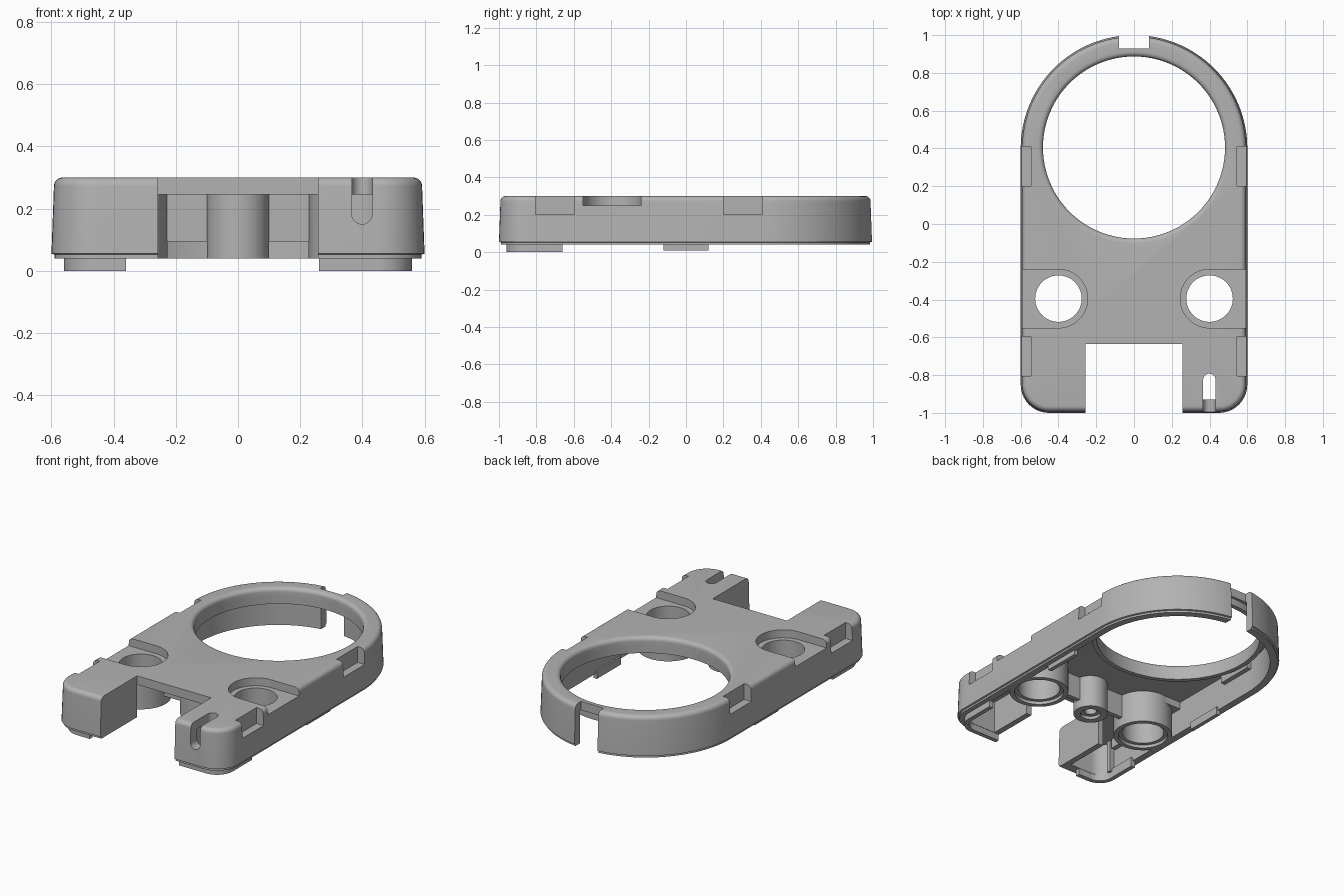
import bpy, bmesh, math
from mathutils import Vector

if "Cube" in bpy.data.objects:
    bpy.data.objects.remove(bpy.data.objects["Cube"])

CY = 0.405                       # centre of the large ring
GREY = bpy.data.materials.new("plain grey")
GREY.diffuse_color = (0.45, 0.45, 0.45, 1)
GREY.use_nodes = True
GREY.node_tree.nodes["Principled BSDF"].inputs["Base Color"].default_value = GREY.diffuse_color
cutters = []


def arc(cx, cy, r, a0, a1, n):
    return [(cx + r * math.cos(math.radians(a0 + (a1 - a0) * i / n)),
             cy + r * math.sin(math.radians(a0 + (a1 - a0) * i / n))) for i in range(n + 1)]


def outline(o, front=0.0):
    """Plan of the body, moved inwards by o."""
    r, w, y = 0.15 - o, 0.45, -0.85 + front
    return (arc(0, 0.4, 0.6 - o, 0, 180, 64)
            + arc(-w, y, r, 180, 270, 10) + arc(w, y, r, 270, 360, 10))


def loft(name, layers, closed=False):
    """Skin a stack of (points, z); closed joins last layer to first."""
    bm = bmesh.new()
    rings = [[bm.verts.new((x, y, z)) for x, y in pts] for pts, z in layers]
    n = len(rings[0])
    pairs = list(zip(rings, rings[1:]))
    if closed:
        pairs.append((rings[-1], rings[0]))
    for a, b in pairs:
        for i in range(n):
            j = (i + 1) % n
            bm.faces.new((a[i], a[j], b[j], b[i]))
    if not closed:
        bm.faces.new(rings[0][::-1])
        bm.faces.new(rings[-1])
    bmesh.ops.recalc_face_normals(bm, faces=bm.faces)
    me = bpy.data.meshes.new(name)
    bm.to_mesh(me)
    bm.free()
    me.materials.append(GREY)
    ob = bpy.data.objects.new(name, me)
    bpy.context.collection.objects.link(ob)
    return ob


def circle(cx, cy, r, n=64):
    return arc(cx, cy, r, 0, 360 - 360 / n, n - 1)


def box(name, x0, x1, y0, y1, z0, z1):
    p = [(x0, y0), (x1, y0), (x1, y1), (x0, y1)]
    return loft(name, [(p, z0), (p, z1)])


def prism(name, pts, z0, z1):
    return loft(name, [(pts, z0), (pts, z1)])


def cutter(ob):
    ob.hide_render = True
    cutters.append(ob)
    return ob


def boolean(ob, tools, op='DIFFERENCE'):
    for t in tools:
        m = ob.modifiers.new("cut", 'BOOLEAN')
        m.operation, m.object, m.solver = op, t, 'EXACT'
    bpy.context.view_layer.update()
    ev = ob.evaluated_get(bpy.context.evaluated_depsgraph_get())
    me = bpy.data.meshes.new_from_object(ev)
    ob.modifiers.clear()
    ob.data = me


# shell with rounded top edge and hollow underside
layers = [(outline(0.01), 0.04), (outline(0.01), 0.052), (outline(0), 0.055)]
for i in range(7):
    a = math.radians(15 * i)
    layers.append((outline(0.008 + 0.028 * (1 - math.cos(a))), 0.272 + 0.028 * math.sin(a)))
body = loft("body_shell", layers)
cavity = cutter(prism("cavity_cutter", outline(0.055, 0.015), -0.1, 0.245))

# large ring opening with rounded rim
rim = [(circle(0, CY, 0.482, 96), -0.1), (circle(0, CY, 0.482, 96), 0.275)]
for i in range(1, 6):
    a = math.radians(18 * i)
    rim.append((circle(0, CY, 0.482 + 0.025 * (1 - math.cos(a)), 96), 0.275 + 0.025 * math.sin(a)))
rim.append((circle(0, CY, 0.507, 96), 0.4))
ring = cutter(loft("ring_cutter", rim))

# front and back gaps
front_gap = cutter(box("front_gap_cutter", -0.258, 0.258, -1.2, -0.635, -0.1, 0.5))
back_gap = cutter(box("back_gap_cutter", -0.08, 0.08, 0.93, 1.2, -0.1, 0.5))

# cable slot: open above, round bottom in the front wall
slot_top = cutter(prism("slot_cutter", [(0.366, -0.925), (0.432, -0.925)]
                        + arc(0.399, -0.825, 0.033, 0, 180, 12), 0.1, 0.5))
slot_front = cutter(prism("slot_front_cutter", [(0.366, 0.5), (0.366, 0.183)]
                          + arc(0.399, 0.183, 0.033, 180, 360, 12)[1:] + [(0.432, 0.5)], 0, 0.3))
for v in slot_front.data.vertices:
    x, y, z = v.co
    v.co = Vector((x, -1.1 + z * 0.65, y))
bm = bmesh.new()
bm.from_mesh(slot_front.data)
bmesh.ops.recalc_face_normals(bm, faces=bm.faces)
bm.to_mesh(slot_front.data)
bm.free()

side_cuts, boss_cuts = [], []
for s in (-1, 1):
    # clip notches on the sides
    for y in (-0.7, 0.305):
        x0, x1 = sorted((s * 0.545, s * 0.8))
        side_cuts.append(cutter(box("clip_cutter", x0, x1, y - 0.105, y + 0.105, 0.2, 0.5)))
    # round recess open to the side, and its through hole
    a0 = 90 if s > 0 else -90
    pts = arc(s * 0.4, -0.395, 0.155, a0, a0 + 180, 32)
    pts += [(s * 0.8, pts[-1][1]), (s * 0.8, pts[0][1])]
    boss_cuts.append(cutter(prism("recess_cutter", pts, 0.25, 0.5)))
    boss_cuts.append(cutter(prism("hole_cutter", circle(s * 0.4, -0.395, 0.123), -0.1, 0.5)))
    boss_cuts.append(cutter(prism("counterbore_cutter", circle(s * 0.4, -0.395, 0.145), -0.1, 0.06)))

boolean(body, [cavity, ring, front_gap, back_gap, slot_top, slot_front] + side_cuts + boss_cuts)
parts = [body]

# lip hanging under the ring opening
lip = loft("ring_lip", [(circle(0, CY, 0.482, 96), 0.2), (circle(0, CY, 0.51, 96), 0.2),
                        (circle(0, CY, 0.51, 96), 0.27), (circle(0, CY, 0.482, 96), 0.27)], True)
parts.append(lip)

for s in (-1, 1):
    def sbox(name, a, b, *rest):
        x0, x1 = sorted((s * a, s * b))
        return box(name, x0, x1, *rest)
    # screw tubes and the floor beside them
    tube = prism("screw_tube", circle(s * 0.4, -0.395, 0.173), 0.04, 0.28)
    boolean(tube, boss_cuts)
    floor = sbox("recess_floor", 0.4, 0.57, -0.565, -0.225, 0.2, 0.28)
    boolean(floor, boss_cuts)
    # ribs to the centre post
    rib = sbox("rib", 0.07, 0.25, -0.41, -0.38, 0.095, 0.25)
    # walls along the front gap
    wall = sbox("gap_wall", 0.258, 0.295, -0.985, -0.635, 0.04, 0.26)
    parts += [tube, floor, rib, wall]
    # backing behind the clip notches
    for y in (-0.7, 0.305):
        parts.append(sbox("clip_backing", 0.515, 0.5449, y - 0.12, y + 0.12, 0.185, 0.26))
    # low middle foot on the side rim
    parts.append(sbox("side_foot", 0.535, 0.56, -0.12, 0.12, 0.01, 0.06))

# centre post with screw hole
post = prism("centre_post", circle(0, -0.4, 0.1), 0.04, 0.25)
boolean(post, [cutter(prism("post_hole_cutter", circle(0, -0.4, 0.035), -0.1, 0.15)),
               cutter(prism("post_bore_cutter", circle(0, -0.4, 0.06), -0.1, 0.06))])
parts.append(post)

# corner feet that follow the rim
for name, x0, x1 in (("left_foot", -0.7, -0.36), ("right_foot", 0.26, 0.7)):
    foot = loft(name, [(outline(0.04), 0), (outline(0.04), 0.06),
                       (outline(0.068), 0.06), (outline(0.068), 0)], True)
    boolean(foot, [cutter(box("foot_clip", x0, x1, -1.2, -0.66, -0.1, 0.2))], 'INTERSECT')
    parts.append(foot)

# small inner rib near the left corner
parts.append(box("corner_rib", -0.55, -0.515, -0.86, -0.835, 0.04, 0.25))

for c in cutters:
    bpy.data.objects.remove(c)

bpy.ops.object.select_all(action='DESELECT')
for p in parts:
    p.select_set(True)
bpy.context.view_layer.objects.active = body
bpy.ops.object.shade_smooth_by_angle(angle=math.radians(30))
